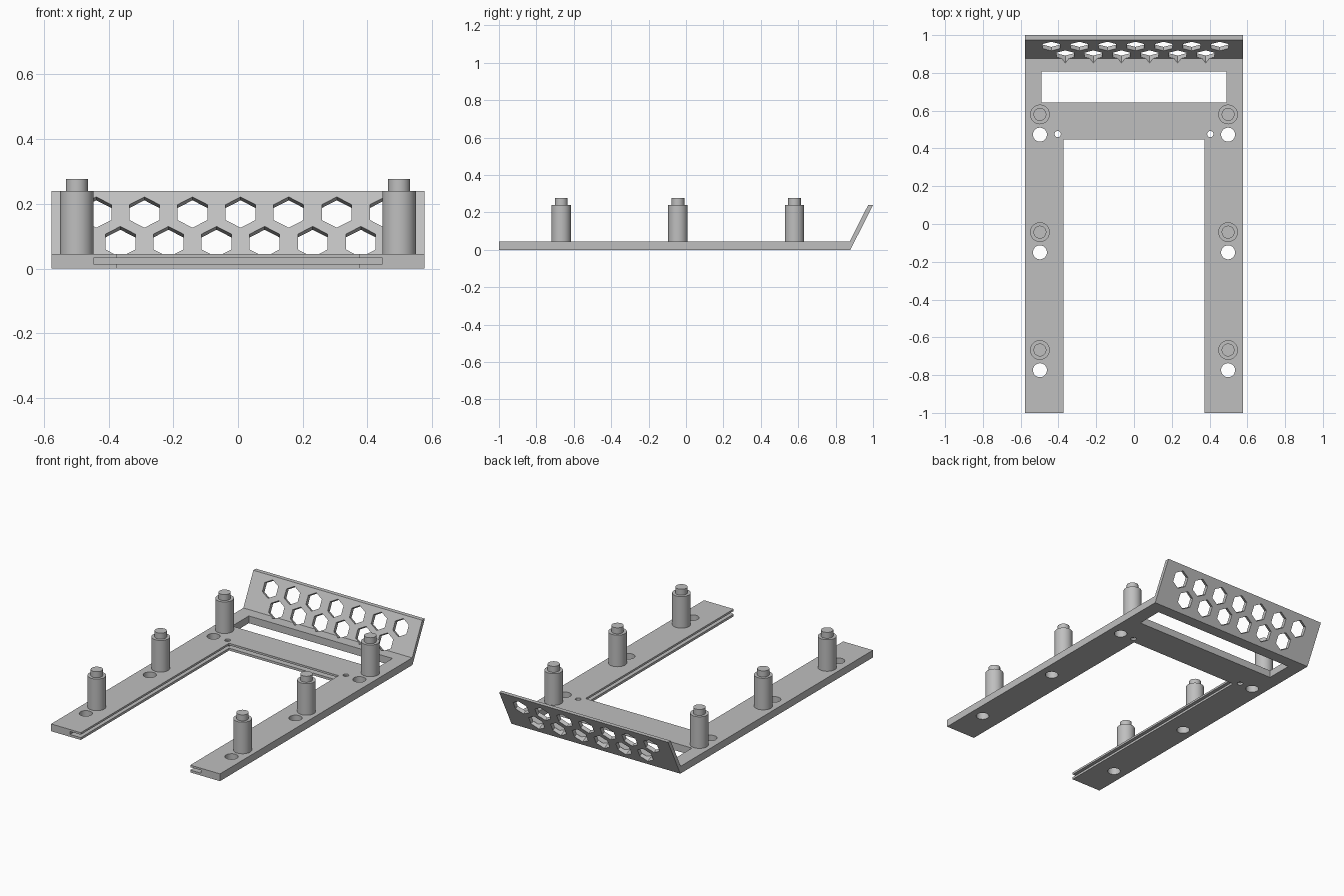
import bpy, bmesh, math
from mathutils import Matrix

if "Cube" in bpy.data.objects:
    bpy.data.objects.remove(bpy.data.objects["Cube"], do_unlink=True)

grey = bpy.data.materials.new("plain grey")
grey.use_nodes = True
grey.diffuse_color = (0.52, 0.52, 0.52, 1)
grey.node_tree.nodes["Principled BSDF"].inputs["Base Color"].default_value = (0.52, 0.52, 0.52, 1)

THICK = 0.045      # plate thickness
HALF = 0.577       # half width of the bracket
TOP = 0.24         # height of lip and post shoulders
SLOPE = 0.504      # y run per unit of z on the lip


def add_object(name, bm):
    bmesh.ops.recalc_face_normals(bm, faces=bm.faces)
    mesh = bpy.data.meshes.new(name)
    bm.to_mesh(mesh)
    bm.free()
    mesh.materials.append(grey)
    obj = bpy.data.objects.new(name, mesh)
    bpy.context.collection.objects.link(obj)
    return obj


def extrude(name, points, vector):
    """Solid made by sweeping a closed polygon along a vector."""
    bm = bmesh.new()
    face = bm.faces.new([bm.verts.new(p) for p in points])
    swept = bmesh.ops.extrude_face_region(bm, geom=[face])
    bmesh.ops.translate(bm, vec=vector, verts=[v for v in swept["geom"] if isinstance(v, bmesh.types.BMVert)])
    return add_object(name, bm)


def box(name, x, y0, y1, z0, z1):
    return extrude(name, [(-x, y0, z0), (x, y0, z0), (x, y1, z0), (-x, y1, z0)], (0, 0, z1 - z0))


def prism(name, radius, depth, sides, location, tilt=0.0):
    """Centred prism with one corner pointing along its local y axis."""
    turn = [math.pi / 2 + 2 * math.pi * i / sides for i in range(sides)]
    obj = extrude(name, [(radius * math.cos(a), radius * math.sin(a), -depth / 2) for a in turn], (0, 0, depth))
    obj.data.transform(Matrix.Translation(location) @ Matrix.Rotation(tilt, 4, "X"))
    return obj


def smooth(obj):
    bpy.ops.object.select_all(action="DESELECT")
    obj.select_set(True)
    bpy.context.view_layer.objects.active = obj
    bpy.ops.object.shade_smooth_by_angle(angle=math.radians(30))


# Base plate and leaning rear lip share one side profile
profile = [(-1, 0), (0.879, 0), (1, TOP), (0.974, TOP), (0.876, THICK), (-1, THICK)]
frame = extrude("frame_with_lip", [(-HALF, y, z) for y, z in profile], (2 * HALF, 0, 0))

# Open bay between the legs, rear window and card slot
cutters = [
    box("bay_cutter", 0.374, -1.1, 0.447, -0.1, 0.1),
    box("window_cutter", 0.491, 0.643, 0.807, -0.1, 0.1),
    box("slot_cutter", 0.447, -1.1, 0.515, 0.0145, 0.0325),
]

# Screw holes beside the posts and small holes at the bay corners
post_rows = (0.58, -0.043, -0.667)
for side in (-1, 1):
    for y in post_rows:
        cutters.append(prism("screw_hole_cutter", 0.037, 0.3, 40, (side * 0.498, y - 0.107, 0)))
    cutters.append(prism("small_hole_cutter", 0.0165, 0.3, 24, (side * 0.404, 0.476, 0)))

# Two staggered rows of hexagonal vents, square to the lip
lean = math.atan2(1, SLOPE)
for count, z in ((7, 0.174), (6, 0.083)):
    for i in range(count):
        x = 0.008 + (i - (count - 1) / 2) * 0.1486
        y = 0.876 + (z - THICK) * SLOPE
        cutters.append(prism("vent_cutter", 0.0533, 0.14, 6, (x, y, z), lean))

bpy.context.view_layer.objects.active = frame
for cutter in cutters:
    cutter.hide_render = True
    mod = frame.modifiers.new("cut", "BOOLEAN")
    mod.operation = "DIFFERENCE"
    mod.solver = "EXACT"
    mod.object = cutter
    bpy.ops.object.modifier_apply(modifier=mod.name)
for cutter in cutters:
    bpy.data.objects.remove(cutter, do_unlink=True)
smooth(frame)

# Standoff posts, each a barrel with a narrower pin on top
for side, label in ((1, "left"), (-1, "right")):
    for y, row in zip(post_rows, ("rear", "middle", "front")):
        for part, radius, z0, z1 in (("post", 0.052, THICK, TOP), ("pin", 0.034, TOP, 0.277)):
            smooth(prism(f"{label}_{row}_{part}", radius, z1 - z0, 48, (side * 0.498, y, (z0 + z1) / 2)))
